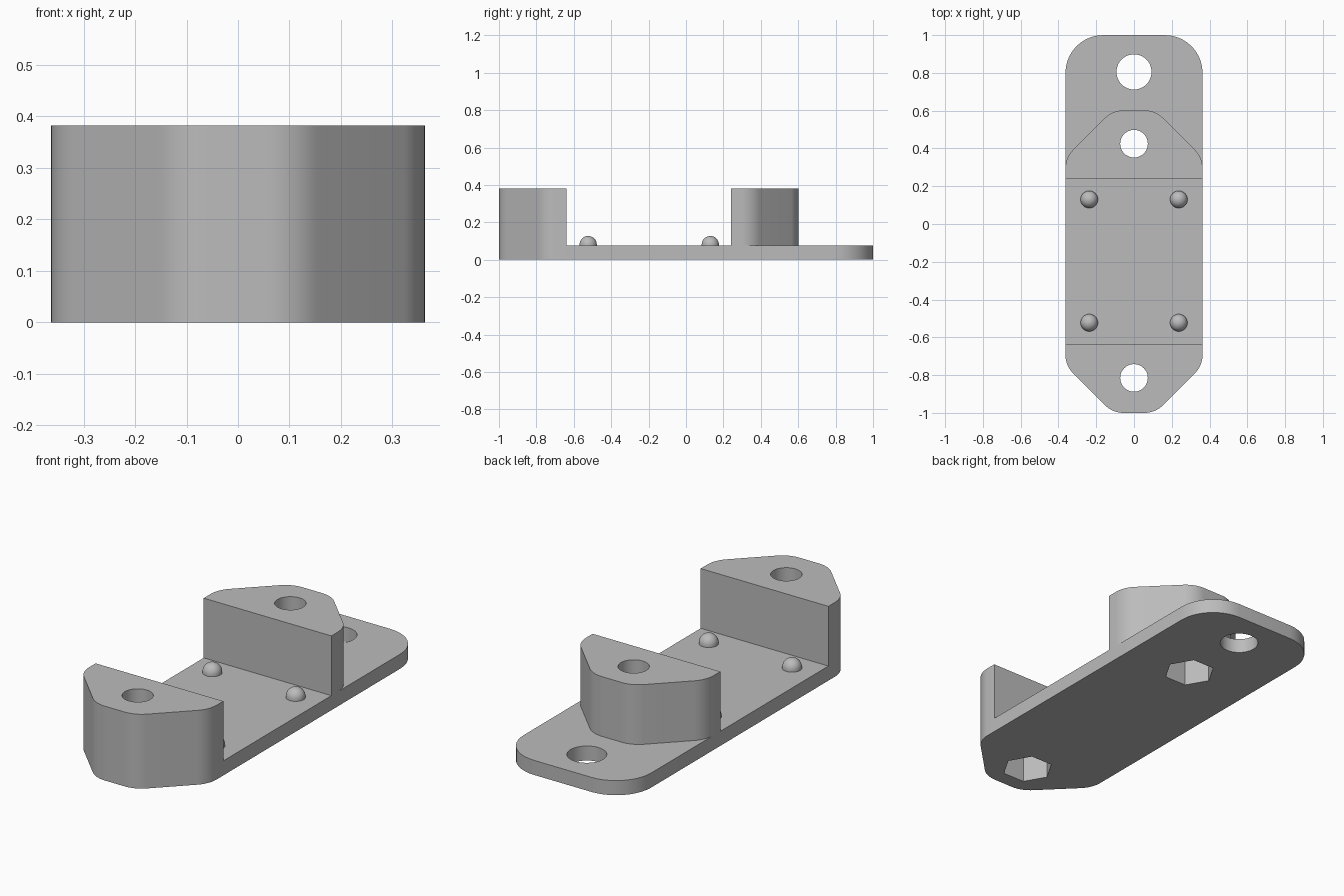
import bpy, bmesh, math
from mathutils import Vector

cube = bpy.data.objects.get("Cube")
if cube:
    bpy.data.objects.remove(cube, do_unlink=True)

HALF_W, PLATE_H, BLOCK_H = 0.363, 0.075, 0.382
NUT_DEPTH = 0.2

grey = bpy.data.materials.new("mid grey")
grey.use_nodes = True
grey.diffuse_color = (0.5, 0.5, 0.5, 1)
grey.node_tree.nodes["Principled BSDF"].inputs["Base Color"].default_value = (0.5, 0.5, 0.5, 1)


def rounded(corners, steps=10):
    """Outline from (x, y, fillet radius) corners."""
    pts = []
    for i, (x, y, r) in enumerate(corners):
        p = Vector((x, y))
        if r == 0:
            pts.append(p)
            continue
        a = (Vector(corners[i - 1][:2]) - p).normalized()
        b = (Vector(corners[(i + 1) % len(corners)][:2]) - p).normalized()
        half = a.angle(b) / 2
        centre = p + (a + b).normalized() * (r / math.sin(half))
        start = p + a * (r / math.tan(half)) - centre
        end = p + b * (r / math.tan(half)) - centre
        sweep = math.pi - 2 * half
        for k in range(steps + 1):
            t = k / steps
            arc = (start * math.sin((1 - t) * sweep) + end * math.sin(t * sweep)) / math.sin(sweep)
            pts.append(centre + arc)
    return pts


def finish(name, bm):
    bmesh.ops.recalc_face_normals(bm, faces=bm.faces)
    mesh = bpy.data.meshes.new(name)
    bm.to_mesh(mesh)
    bm.free()
    mesh.materials.append(grey)
    ob = bpy.data.objects.new(name, mesh)
    bpy.context.collection.objects.link(ob)
    return ob


def prism(name, pts, z0, z1):
    bm = bmesh.new()
    face = bm.faces.new([bm.verts.new((p[0], p[1], z0)) for p in pts])
    top = bmesh.ops.extrude_face_region(bm, geom=[face])["geom"]
    for v in top:
        if isinstance(v, bmesh.types.BMVert):
            v.co.z = z1
    return finish(name, bm)


def circle(y, r, n):
    return [(r * math.cos(math.tau * k / n), y + r * math.sin(math.tau * k / n)) for k in range(n)]


def activate(ob):
    bpy.ops.object.select_all(action='DESELECT')
    ob.select_set(True)
    bpy.context.view_layer.objects.active = ob


def combine(target, tool, operation):
    mod = target.modifiers.new(operation.lower(), 'BOOLEAN')
    mod.object, mod.operation, mod.solver = tool, operation, 'EXACT'
    activate(target)
    bpy.ops.object.modifier_apply(modifier=mod.name)
    bpy.data.objects.remove(tool, do_unlink=True)


def nose(tip, sign):
    """Chamfered, filleted end corners, running from +x to -x."""
    side, front = tip - sign * 0.25, tip
    return [(HALF_W, side, 0.14), (0.113, front, 0.14), (-0.113, front, 0.14), (-HALF_W, side, 0.14)]


# Base plate: chamfered front end, round-cornered back end
body = prism("mounting_bracket", rounded(
    nose(-1, -1) + [(-HALF_W, 1, 0.2), (HALF_W, 1, 0.2)]), 0, PLATE_H)

# Upright end blocks
for tip, inner, sign in ((-1, -0.638, -1), (0.602, 0.24, 1)):
    outline = rounded(nose(tip, sign) + [(-HALF_W, inner, 0), (HALF_W, inner, 0)])
    combine(body, prism("end_block", outline, 0, BLOCK_H), 'UNION')

# Screw holes with hexagonal nut pockets underneath
for y in (-0.815, 0.425):
    combine(body, prism("screw_hole", circle(y, 0.073, 48), -0.1, 0.5), 'DIFFERENCE')
    combine(body, prism("nut_pocket", circle(y, 0.124, 6), -0.1, NUT_DEPTH), 'DIFFERENCE')

# Plain hole in the back of the plate
combine(body, prism("back_hole", circle(0.805, 0.093, 48), -0.1, 0.2), 'DIFFERENCE')
activate(body)
bpy.ops.object.shade_smooth_by_angle(angle=math.radians(30))

# Domed locating pegs
for y, place in ((-0.523, "front"), (0.13, "back")):
    for x, side in ((-0.237, "right"), (0.237, "left")):
        bm = bmesh.new()
        bmesh.ops.create_uvsphere(bm, u_segments=32, v_segments=16, radius=0.046)
        for v in bm.verts:
            v.co.z = v.co.z + 0.081 if v.co.z > -0.001 else PLATE_H - 0.02
        bottom = [v for v in bm.verts if v.co.z < PLATE_H - 0.01]
        for v in bottom:
            flat = Vector((v.co.x, v.co.y, 0))
            if flat.length > 0.0449:
                v.co.xy = flat.normalized().xy * 0.046
        peg = finish(f"{place}_{side}_peg", bm)
        peg.location = (x, y, 0)
        activate(peg)
        bpy.ops.object.shade_smooth_by_angle(angle=math.radians(40))
